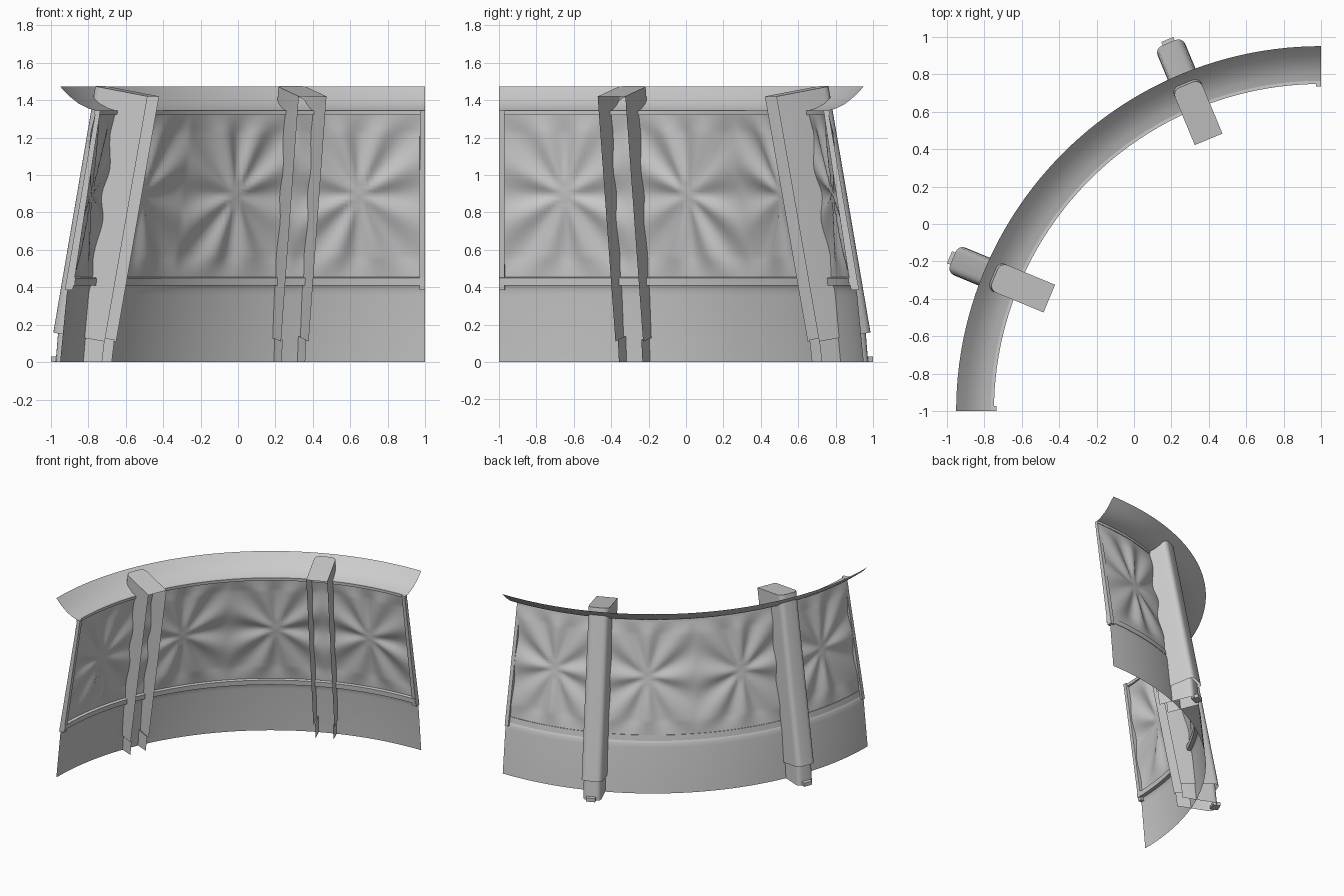
import bpy, bmesh, math
from math import sin, cos, pi, radians

if "Cube" in bpy.data.objects:
    bpy.data.objects.remove(bpy.data.objects["Cube"])

# Everything curves around a vertical axis at (1, -1)
def polar(r, a, z, t=0.0):
    return (1 - r * sin(a) + t * cos(a), -1 + r * cos(a) + t * sin(a), z)

def make(name, rows, close_rows=False, caps=False, angle=35):
    """Skin a list of equally long point rows into one object."""
    bm = bmesh.new()
    grid = [[bm.verts.new(p) for p in row] for row in rows]
    n = len(rows[0])
    for a, b in zip(grid, grid[1:]):
        for i in range(n if close_rows else n - 1):
            j = (i + 1) % n
            bm.faces.new((a[i], a[j], b[j], b[i]))
    if caps:
        bm.faces.new(grid[0])
        bm.faces.new(grid[-1])
    bmesh.ops.recalc_face_normals(bm, faces=bm.faces[:])
    me = bpy.data.meshes.new(name)
    bm.to_mesh(me)
    bm.free()
    ob = bpy.data.objects.new(name, me)
    bpy.context.collection.objects.link(ob)
    bpy.ops.object.select_all(action='DESELECT')
    ob.select_set(True)
    bpy.context.view_layer.objects.active = ob
    bpy.ops.object.shade_smooth_by_angle(angle=radians(angle))
    return ob

def sweep(name, profile, a0=0.0, a1=pi / 2, steps=48, closed=False):
    rows = [[polar(r, a0 + (a1 - a0) * i / steps, z) for r, z in profile]
            for i in range(steps + 1)]
    return make(name, rows, closed, closed)

# Panel radius: leans inward with height
Z0, Z1 = 0.45, 1.34
def panel_r(z):
    return 1.892 - 0.132 * (z - Z0) / (Z1 - Z0)

# Lower wall with rounded lip, and flared top flange
sweep("lower_wall", [(1.95, 0), (1.915, 0.36), (1.91, 0.39), (1.902, 0.41),
                     (1.89, 0.425), (1.88, 0.43)])
sweep("top_flange", [(1.755, 1.342), (1.80, 1.355), (1.85, 1.38),
                     (1.90, 1.42), (1.95, 1.472)])

# Rails along the bottom and top of the panel
sweep("bottom_rail", [(1.905, 0.41), (1.872, 0.41), (1.868, 0.45), (1.898, 0.455)], closed=True)
sweep("top_rail", [(1.768, 1.322), (1.75, 1.322), (1.748, 1.345), (1.765, 1.345)], closed=True)

# Upright trim at both ends
W = 0.03 / 1.83
for name, a in (("end_trim_right", 0.0), ("end_trim_left", pi / 2 - W)):
    sweep(name, [(1.925, 0.385), (1.882, 0.385), (1.735, 1.345), (1.76, 1.345)],
          a, a + W, 1, True)

# Creased panel: four star-shaped cells
def relief(a, v):
    u = ((a / (pi / 8)) % 1.0) * 2 - 1
    rho = max(abs(u), abs(v))
    phi = math.atan2(v, u)
    edge = min(1.0, 4 * (1 - abs(v)))
    return edge * (0.014 * cos(8 * phi) * sin(0.8 * pi * rho) - 0.012 * (1 - rho) ** 2)

rows = []
NA, NZ = 128, 48
for i in range(NA + 1):
    a = pi / 2 * i / NA
    row = []
    for k in range(NZ + 1):
        z = Z0 + (Z1 - Z0) * k / NZ
        row.append(polar(panel_r(z) + relief(a, 2 * k / NZ - 1), a, z))
    rows.append(row)
make("creased_panel", rows, angle=60)

# Pillars: channels open toward the centre, with rounded outer corners
def section(ri, ro, hw, rad):
    half = [(ri, hw)] + [(ro - rad + rad * sin(q), hw - rad + rad * cos(q))
                         for q in (i * pi / 8 for i in range(5))]
    return half + [(r, -t) for r, t in reversed(half)]

def level(a, sec, zi, zo):
    lo, hi = min(s[0] for s in sec), max(s[0] for s in sec)
    return [polar(r, a, zi + (zo - zi) * (r - lo) / (hi - lo), t) for r, t in sec]

for side, deg in (("right", 22.5), ("left", 67.5)):
    a = radians(deg)
    bottom = level(a, section(1.82, 2.13, 0.08, 0.04), 0.11, 0.16)
    top = level(a, section(1.572, 1.887, 0.08, 0.04), 1.42, 1.476)
    make("pillar_" + side, [bottom, top])
    # Sloped cap on top
    n = len(top) // 2
    make("pillar_cap_" + side, [top[:n], top[n:][::-1]])
    # Narrower foot and its small tab
    foot = section(1.84, 2.12, 0.068, 0.035)
    make("foot_" + side, [level(a, foot, 0, 0),
                          level(a, section(1.825, 2.105, 0.068, 0.035), 0.12, 0.17)])
    tab = [(2.09, 0.035), (2.149, 0.035), (2.149, -0.035), (2.09, -0.035)]
    make("foot_tab_" + side, [[polar(r, a, z, t) for r, t in tab] for z in (0, 0.03)],
         True, True)
